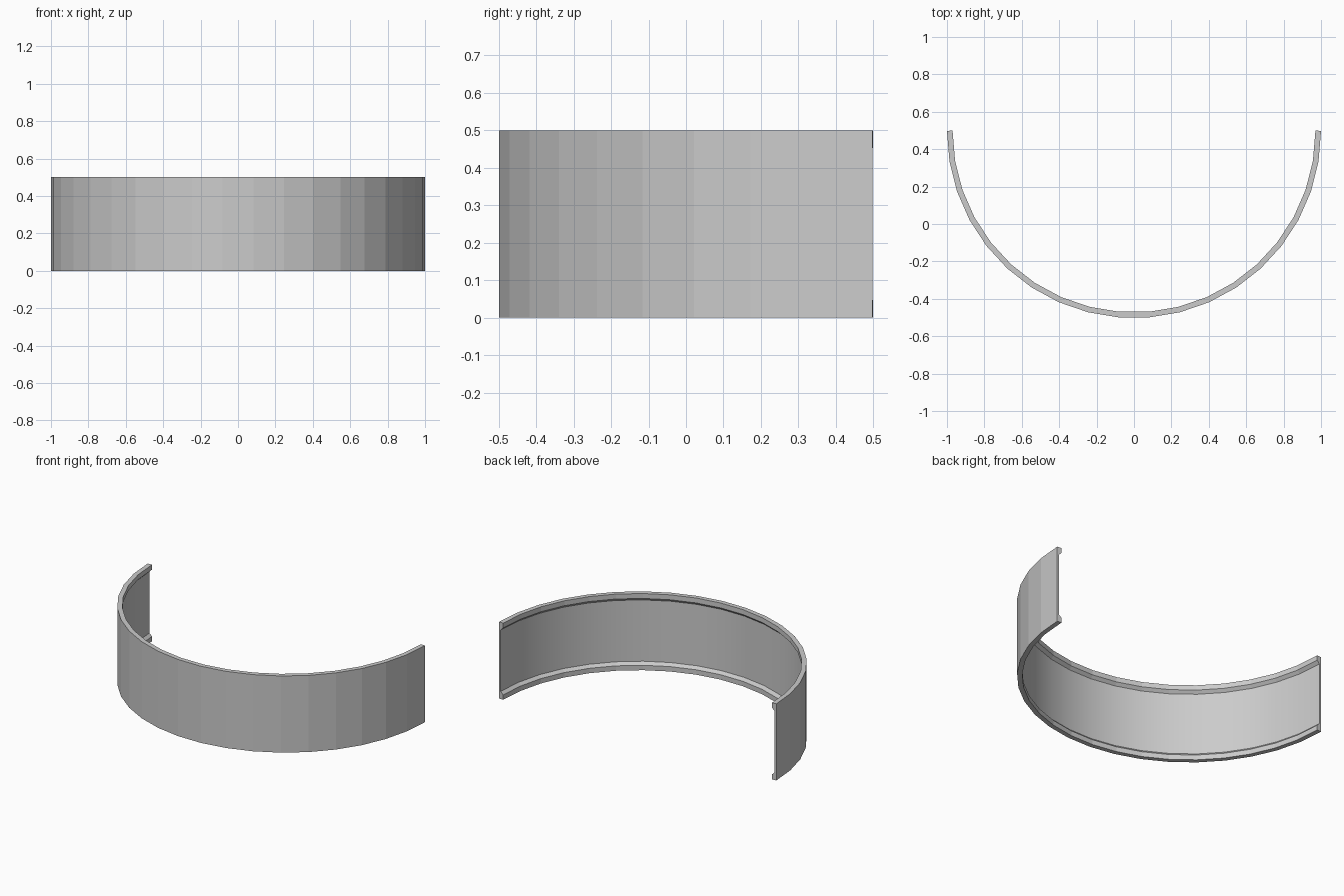
import bpy, bmesh
from math import cos, sin, pi

if "Cube" in bpy.data.objects:
    bpy.data.objects.remove(bpy.data.objects["Cube"])

SEGMENTS = 19
CENTRE_Y = 0.4975
HALF = pi / SEGMENTS / 2

# Wall cross-section: (depth inward, height), a thin sheet with chamfered lips
PROFILE = [(0, 0), (0, 0.5), (0.03, 0.5), (0.03, 0.468), (0.012, 0.45),
           (0.012, 0.05), (0.03, 0.032), (0.03, 0)]
PANEL = 4  # profile edge forming the recessed inner face


def section(bm, i):
    a = pi + pi * i / SEGMENTS
    # end sections lean square to their own facet, inner ones are mitred
    lean = HALF if i == 0 else -HALF if i == SEGMENTS else 0
    k = 1 if lean else 1 / cos(HALF)
    return [bm.verts.new((cos(a) - k * d * cos(a + lean),
                          CENTRE_Y + sin(a) - k * d * sin(a + lean), z))
            for d, z in PROFILE]


# Half-ring wall swept through flat facets
bm = bmesh.new()
rings = [section(bm, i) for i in range(SEGMENTS + 1)]
n = len(PROFILE)
for r, s in zip(rings, rings[1:]):
    for j in range(n):
        f = bm.faces.new((r[j], r[(j + 1) % n], s[(j + 1) % n], s[j]))
        f.smooth = j == PANEL

# End caps
bm.faces.new(rings[0])
bm.faces.new(rings[-1])
bmesh.ops.recalc_face_normals(bm, faces=bm.faces)

# Keep the panel border crisp
for e in bm.edges:
    if not all(f.smooth for f in e.link_faces):
        e.smooth = False

mesh = bpy.data.meshes.new("curved_wall")
bm.to_mesh(mesh)
bm.free()
wall = bpy.data.objects.new("curved_wall", mesh)
bpy.context.collection.objects.link(wall)
